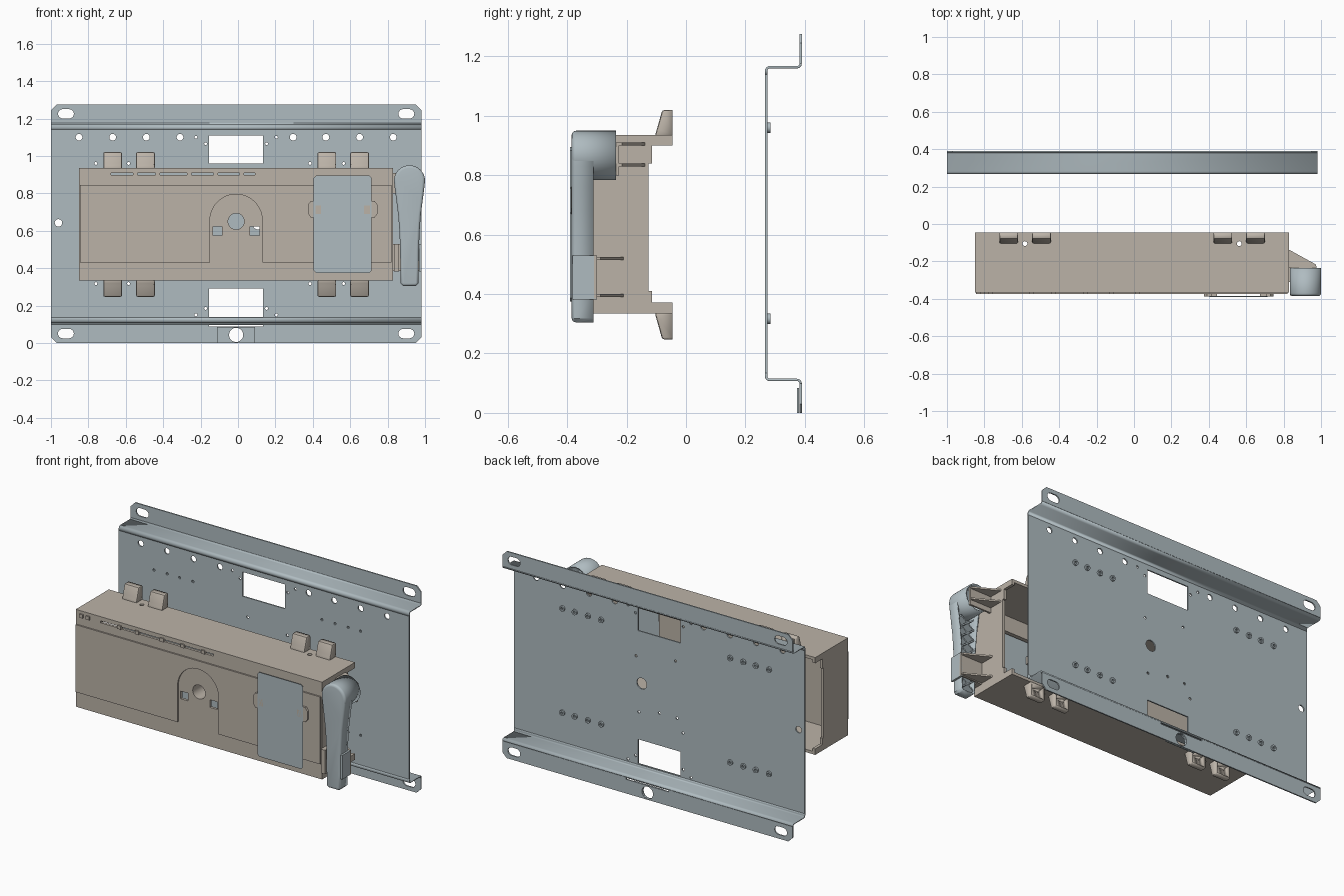
import bpy, bmesh, math
from mathutils import Vector, Matrix

if "Cube" in bpy.data.objects:
    bpy.data.objects.remove(bpy.data.objects["Cube"])

CX = -0.01      # symmetry line of the cover and mounting plate


def material(name, rgb):
    m = bpy.data.materials.new(name)
    m.diffuse_color = (*rgb, 1)
    m.use_nodes = True
    m.node_tree.nodes["Principled BSDF"].inputs["Base Color"].default_value = m.diffuse_color
    return m


STEEL = material("blue_grey", (0.43, 0.50, 0.53))
BEIGE = material("beige", (0.50, 0.45, 0.39))


def finish(name, bm, mat, thick=0, offset=-1):
    me = bpy.data.meshes.new(name)
    bmesh.ops.recalc_face_normals(bm, faces=bm.faces) if not thick else None
    bm.to_mesh(me)
    bm.free()
    ob = bpy.data.objects.new(name, me)
    bpy.context.collection.objects.link(ob)
    me.materials.append(mat)
    if thick:
        s = ob.modifiers.new("thickness", 'SOLIDIFY')
        s.thickness, s.offset = thick, offset
    bpy.ops.object.select_all(action='DESELECT')
    ob.select_set(True)
    bpy.context.view_layer.objects.active = ob
    bpy.ops.object.shade_smooth_by_angle(angle=math.radians(35))
    return ob


def place(axis, a, b, d):
    return ((d, a, b), (a, d, b), (a, b, d))[axis]


def prism_bm(pts, axis, lo, hi):
    bm = bmesh.new()
    f = bm.faces.new([bm.verts.new(place(axis, a, b, lo)) for a, b in pts])
    ext = bmesh.ops.extrude_face_region(bm, geom=[f])['geom']
    move = Vector(place(axis, 0, 0, hi - lo))
    bmesh.ops.translate(bm, vec=move, verts=[v for v in ext if isinstance(v, bmesh.types.BMVert)])
    bmesh.ops.recalc_face_normals(bm, faces=bm.faces)
    return bm


def prism(name, pts, axis, lo, hi, mat):
    return finish(name, prism_bm(pts, axis, lo, hi), mat)


def rect(x0, x1, z0, z1):
    return [(x0, z0), (x1, z0), (x1, z1), (x0, z1)]


def arc(cx, cz, r, a0, a1, n):
    return [(cx + r * math.cos(math.radians(a0 + (a1 - a0) * i / n)),
             cz + r * math.sin(math.radians(a0 + (a1 - a0) * i / n))) for i in range(n + 1)]


def circle(cx, cz, r, n=20):
    return arc(cx, cz, r, 0, 360, n)[:-1]


def slot(cx, cz, w, h):
    d = (w - h) / 2
    return arc(cx + d, cz, h / 2, -90, 90, 8) + arc(cx - d, cz, h / 2, 90, 270, 8)


def sheet(name, loops, axis, lo, hi, mat):
    """Flat sheet with holes, from a filled 2D curve (axis 1 = upright, 2 = level)."""
    cu = bpy.data.curves.new(name, 'CURVE')
    cu.dimensions, cu.fill_mode, cu.extrude = '2D', 'BOTH', (hi - lo) / 2
    for pts in loops:
        s = cu.splines.new('POLY')
        s.points.add(len(pts) - 1)
        for p, (a, b) in zip(s.points, pts):
            p.co = (a, b, 0, 1)
        s.use_cyclic_u = True
    tmp = bpy.data.objects.new(name + "_curve", cu)
    bpy.context.collection.objects.link(tmp)
    bpy.context.view_layer.update()
    me = bpy.data.meshes.new_from_object(tmp.evaluated_get(bpy.context.evaluated_depsgraph_get()))
    bm = bmesh.new()
    bm.from_mesh(me)
    bpy.data.objects.remove(tmp)
    bpy.data.meshes.remove(me)
    if axis == 1:
        bm.transform(Matrix.Rotation(math.pi / 2, 4, 'X'))
    bm.transform(Matrix.Translation(place(axis, 0, 0, (lo + hi) / 2)))
    bmesh.ops.remove_doubles(bm, verts=bm.verts, dist=1e-5)
    return finish(name, bm, mat)


# Mounting plate: web with windows and drilled holes
pins = [(x, z) for x in (-0.76, -0.67, -0.585, -0.495, 0.385, 0.475, 0.565, 0.65) for z in (0.317, 0.96)]
small = [(CX + s * dx, z) for s in (-1, 1) for dx, dz in ((0.215, 0.475), (0.163, 0.44))
         for z in (0.625 - dz, 0.625 + dz)]
small += [(0.15, 0.8), (0.13, 0.46), (-0.01, 0.49), (-0.12, 0.84), (-0.13, 0.49), (-0.17, 0.41)]
web = [rect(-1, 0.98, 0.135, 1.14), rect(-0.155, 0.135, 0.96, 1.11), rect(-0.155, 0.135, 0.14, 0.29)]
web += [circle(x, 1.1, 0.018) for x in (-0.85, -0.67, -0.49, -0.31, 0.295, 0.47, 0.65, 0.83)]
web += [circle(-0.96, 0.642, 0.02), circle(0.11, 0.64, 0.034)]
web += [circle(x, z, 0.008, 10) for x, z in small + pins]
sheet("plate_web", web, 1, 0.266, 0.274, STEEL)
rings = []
for x, z in pins:
    rings += [circle(x, z, 0.017, 16), circle(x, z, 0.008, 10)]
sheet("plate_pin_collars", rings, 1, 0.274, 0.284, STEEL)

# Folded flanges and lips, top and bottom
fold = [(0.27, 1.14)] + arc(0.282, 1.152, 0.012, 180, 90, 5) + arc(0.374, 1.176, 0.012, -90, 0, 5)
for label, flip in (("upper", False), ("lower", True)):
    def fz(z):
        return 1.275 - z if flip else z
    bm = bmesh.new()
    cols = [[bm.verts.new((x, y, fz(z))) for y, z in fold] for x in (-1, 0.98)]
    for i in range(len(fold) - 1):
        bm.faces.new((cols[0][i], cols[0][i + 1], cols[1][i + 1], cols[1][i]))
    finish(label + "_flange", bm, STEEL, 0.008, 0)
    c = 0.03
    lip = [[(-1, fz(1.176)), (0.98, fz(1.176)), (0.98, fz(1.275 - c)), (0.98 - c, fz(1.275)),
            (-1 + c, fz(1.275)), (-1, fz(1.275 - c))]]
    lip += [slot(CX + s * 0.91, fz(1.225), 0.085, 0.05) for s in (-1, 1)]
    if flip:
        lip += [rect(-0.155, 0.135, 0.087, 0.096), circle(CX, 0.043, 0.038)]
    sheet(label + "_lip", lip, 1, 0.382, 0.39, STEEL)
sheet("ground_tab", [rect(-0.112, 0.092, 0, 0.084), circle(CX, 0.043, 0.038)], 1, 0.373, 0.381, STEEL)

# Cover: front wall and raised panel with an arched recess
X0, X1, Z0, Z1 = -0.85, 0.83, 0.335, 0.935
openings = [circle(CX, 0.65, 0.043, 28), rect(-0.135, -0.085, 0.575, 0.622), rect(0.065, 0.115, 0.575, 0.622)]
window = rect(0.43, 0.7, 0.46, 0.82)
sheet("cover_front", [rect(X0, X1, Z0, Z1), window, rect(-0.68, 0.09, 0.897, 0.909)] + openings,
      1, -0.366, -0.35, BEIGE)
panel = [(-0.845, 0.43), (CX - 0.14, 0.43)] + arc(CX, 0.655, 0.14, 180, 0, 24)
panel += [(CX + 0.14, 0.43), (0.822, 0.43), (0.822, 0.845), (-0.845, 0.845)]
sheet("cover_raised_panel", [panel, window], 1, -0.375, -0.366, BEIGE)
sheet("cover_hub_tube", [circle(CX, 0.65, 0.055, 28), circle(CX, 0.65, 0.043, 28)], 1, -0.35, -0.27, BEIGE)
for i, x in enumerate((-0.81, -0.765, -0.55, -0.43, -0.26, -0.12, 0.02)):
    prism(f"top_catch_{i}", rect(x - 0.012, x + 0.012, 0.895, 0.917), 1, -0.374, -0.352, BEIGE)

# Cover: top, bottom and stepped side walls
for label, z in (("top", Z1 - 0.018), ("bottom", Z0)):
    screws = [circle(CX + s * 0.573, -0.105, 0.013, 16) for s in (-1, 1)]
    sheet("cover_" + label, [rect(X0, X1, -0.366, -0.045)] + screws, 2, z, z + 0.018, BEIGE)
side = [(-0.36, Z0 + 0.002), (-0.045, Z0 + 0.002), (-0.045, 0.372), (-0.115, 0.372), (-0.115, 0.41),
        (-0.127, 0.41), (-0.127, 0.84), (-0.115, 0.84), (-0.115, 0.9), (-0.045, 0.9),
        (-0.045, Z1 - 0.002), (-0.36, Z1 - 0.002)]
prism("cover_left_side", side, 0, X0, X0 + 0.018, BEIGE)
prism("cover_right_side", side, 0, X1 - 0.018, X1, BEIGE)

# Hollow wedge lugs on the top and bottom of the cover
for i, dx in enumerate((-0.66, -0.485, 0.485, 0.66)):
    for label, flip in (("upper", False), ("lower", True)):
        pts = [(-0.106, 0.93), (-0.098, 0.955), (-0.08, 1.02), (-0.045, 1.02), (-0.045, 0.93)]
        if flip:
            pts = [(y, 1.267 - z) for y, z in pts]
        bm = prism_bm(pts, 0, CX + dx - 0.05, CX + dx + 0.05)
        bmesh.ops.delete(bm, geom=[f for f in bm.faces if f.normal.y > 0.95], context='FACES')
        edges = [e for e in bm.edges if len(e.link_faces) == 2]
        bmesh.ops.bevel(bm, geom=edges, offset=0.008, segments=2, profile=0.5, affect='EDGES')
        finish(f"{label}_lug_{i}", bm, BEIGE, 0.012)

# Label plate held by two side clips
c = 0.012
sheet("label_plate", [[(0.405 + c, 0.375), (0.715 - c, 0.375), (0.715, 0.375 + c), (0.715, 0.895 - c),
                       (0.715 - c, 0.895), (0.405 + c, 0.895), (0.405, 0.895 - c), (0.405, 0.375 + c)]],
      1, -0.39, -0.386, STEEL)
for label, s in (("left", -1), ("right", 1)):
    clip = [(0.56 + s * d, z) for d, z in ((0.145, 0.67), (0.17, 0.67), (0.185, 0.69), (0.185, 0.74),
                                          (0.17, 0.76), (0.145, 0.76))]
    prism(label + "_label_clip", clip, 1, -0.388, -0.366, BEIGE)
    prism(label + "_clip_finger", rect(0.56 + s * 0.13 - 0.015, 0.56 + s * 0.13 + 0.015, 0.69, 0.735),
          1, -0.39, -0.366, BEIGE)


# Handle: open-backed arm and round head
def shell(name, pts, front, back):
    bm = prism_bm(pts, 1, front, back)
    bmesh.ops.delete(bm, geom=[f for f in bm.faces if f.normal.y > 0.95], context='FACES')
    rim = [e for e in bm.edges if all(abs(v.co.y - front) < 1e-5 for v in e.verts)]
    bmesh.ops.bevel(bm, geom=rim, offset=0.014, segments=4, profile=0.5, affect='EDGES')
    return finish(name, bm, STEEL, 0.008)


HX = 0.917
flank = [(0.035, 0.305), (0.047, 0.317), (0.049, 0.4), (0.05, 0.5), (0.054, 0.6), (0.06, 0.68),
         (0.07, 0.76), (0.079, 0.83)]
outline = [(HX + w, z) for w, z in flank] + arc(HX, 0.867, 0.082, 0, 180, 24)
outline += [(HX - w, z) for w, z in reversed(flank)]
shell("handle_arm", outline, -0.385, -0.312)
shell("handle_head", circle(HX, 0.867, 0.083, 40), -0.3845, -0.235)

# Crossed stiffening ribs inside the arm
for i in range(7):
    z = 0.33 + i * 0.064
    for s in (-1, 1):
        a, b, t = HX - s * 0.044, HX + s * 0.044, 0.005
        prism(f"handle_rib_{i}_{'b' if s > 0 else 'a'}",
              [(a, z - t), (b, z + 0.064 - t), (b, z + 0.064 + t), (a, z + t)], 1, -0.378, -0.318, STEEL)

# Handle brackets: triangular ribs back to the cover side
prism("upper_bracket_plate", rect(0.83, 0.975, 0.8, 0.91), 1, -0.236, -0.225, BEIGE)
for i, (z, y) in enumerate(((0.905, -0.138), (0.835, -0.138), (0.52, -0.21), (0.395, -0.21))):
    tri = [(0.83, y), (0.972, y - 0.078), (0.972, y - 0.095), (0.83, y - 0.095)]
    prism(f"bracket_rib_{i}", tri, 2, z - 0.005, z + 0.005, BEIGE)
prism("lower_bracket_plate", rect(0.83, 0.98, 0.385, 0.53), 1, -0.31, -0.3, BEIGE)
for label, x0, x1 in (("inner", 0.833, 0.862), ("outer", 0.968, 0.98)):
    prism(label + "_handle_cheek", rect(-0.383, -0.3, 0.382, 0.53), 0, x0, x1, BEIGE if x0 < 0.9 else STEEL)
